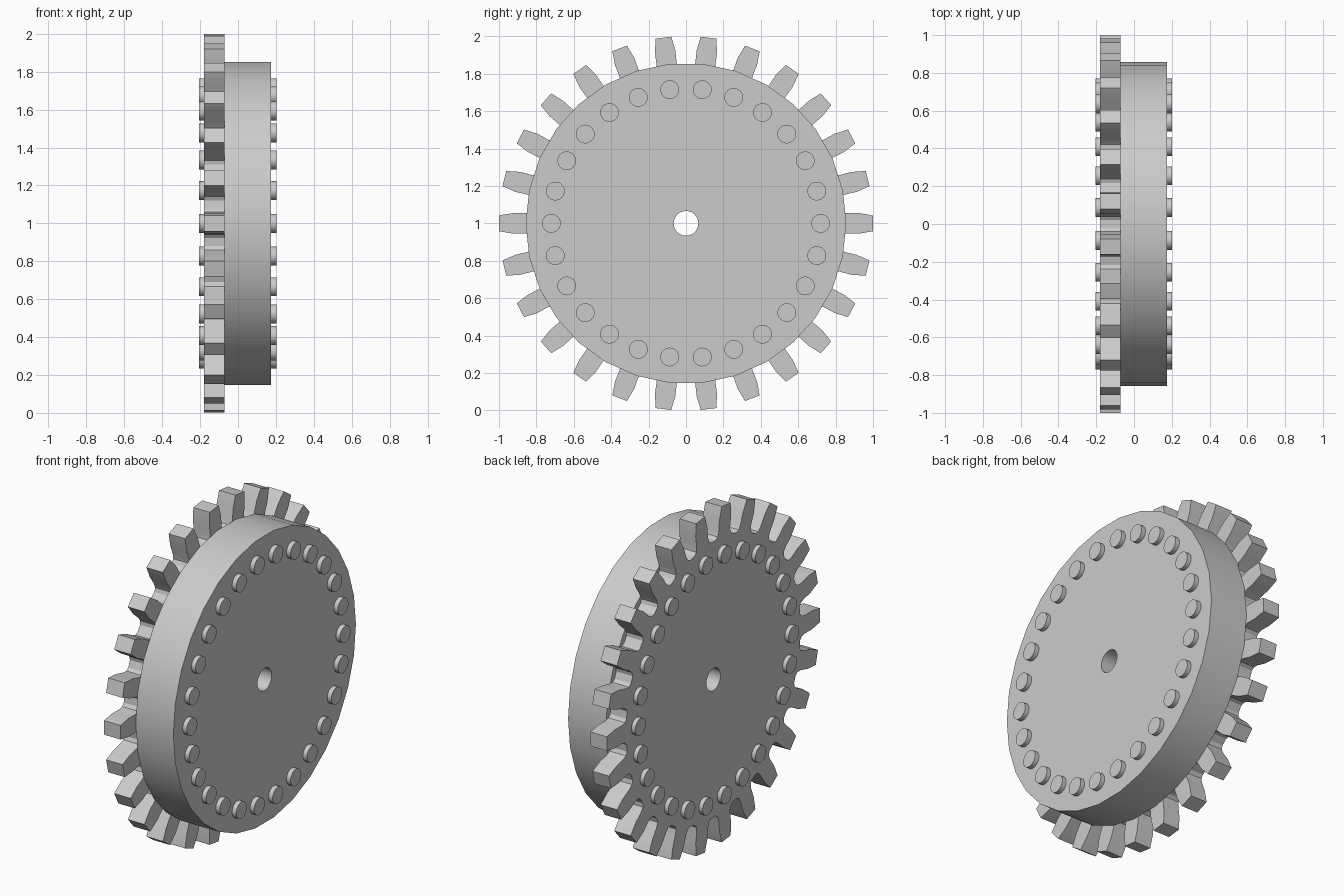
import bpy, bmesh
from math import sin, cos, pi, tau, atan2, hypot

if "Cube" in bpy.data.objects:
    bpy.data.objects.remove(bpy.data.objects["Cube"], do_unlink=True)

TEETH, HOLE, CENTRE_Z = 26, 0.066, 1.0

steel = bpy.data.materials.new("plain grey")
steel.use_nodes = True
grey = (0.6, 0.6, 0.6, 1)
steel.diffuse_color = grey
steel.node_tree.nodes["Principled BSDF"].inputs["Base Color"].default_value = grey


def finish(name, bm):
    bmesh.ops.recalc_face_normals(bm, faces=bm.faces)
    mesh = bpy.data.meshes.new(name)
    bm.to_mesh(mesh)
    bm.free()
    mesh.materials.append(steel)
    obj = bpy.data.objects.new(name, mesh)
    bpy.context.collection.objects.link(obj)
    bpy.ops.object.select_all(action="DESELECT")
    obj.select_set(True)
    bpy.context.view_layer.objects.active = obj
    bpy.ops.object.shade_smooth_by_angle(angle=pi / 6)
    return obj


def holed_plate(name, outline, x0, x1):
    """Extruded polar outline with a round axle hole."""
    bm = bmesh.new()
    loops = []
    for x, hole in ((x0, False), (x1, False), (x1, True), (x0, True)):
        loops.append([bm.verts.new((x, (HOLE if hole else r) * cos(a),
                                    CENTRE_Z + (HOLE if hole else r) * sin(a)))
                      for r, a in outline])
    n = len(outline)
    for k in range(4):
        a, b = loops[k], loops[(k + 1) % 4]
        for i in range(n):
            j = (i + 1) % n
            bm.faces.new((a[i], a[j], b[j], b[i]))
    return finish(name, bm)


# Drum
SIDES = 30
holed_plate("drum", [(0.857, tau * i / SIDES) for i in range(SIDES)], -0.072, 0.175)

# Toothed ring: half tooth profile (distance out, half width), mirrored per tooth
half = [(0.815, 0.078), (0.83, 0.060), (0.86, 0.054), (0.925, 0.055), (1.0, 0.042)]
tooth = [(u, -w) for u, w in half] + [(u, w) for u, w in reversed(half)]
outline = [(hypot(u, w), atan2(w, u) + tau * i / TEETH)
           for i in range(TEETH) for u, w in tooth]
holed_plate("toothed_ring", outline, -0.18, -0.072)

# Rivet heads on both faces
for name, x0, x1 in (("drum_rivets", 0.17, 0.202), ("ring_rivets", -0.205, -0.175)):
    bm = bmesh.new()
    for i in range(TEETH):
        a = tau * i / TEETH
        ends = [[bm.verts.new((x, 0.72 * cos(a) + 0.05 * cos(t),
                               CENTRE_Z + 0.72 * sin(a) + 0.05 * sin(t)))
                 for t in (tau * k / 24 for k in range(24))] for x in (x0, x1)]
        for end in ends:
            bm.faces.new(end)
        for k in range(24):
            j = (k + 1) % 24
            bm.faces.new((ends[0][k], ends[0][j], ends[1][j], ends[1][k]))
    finish(name, bm)
